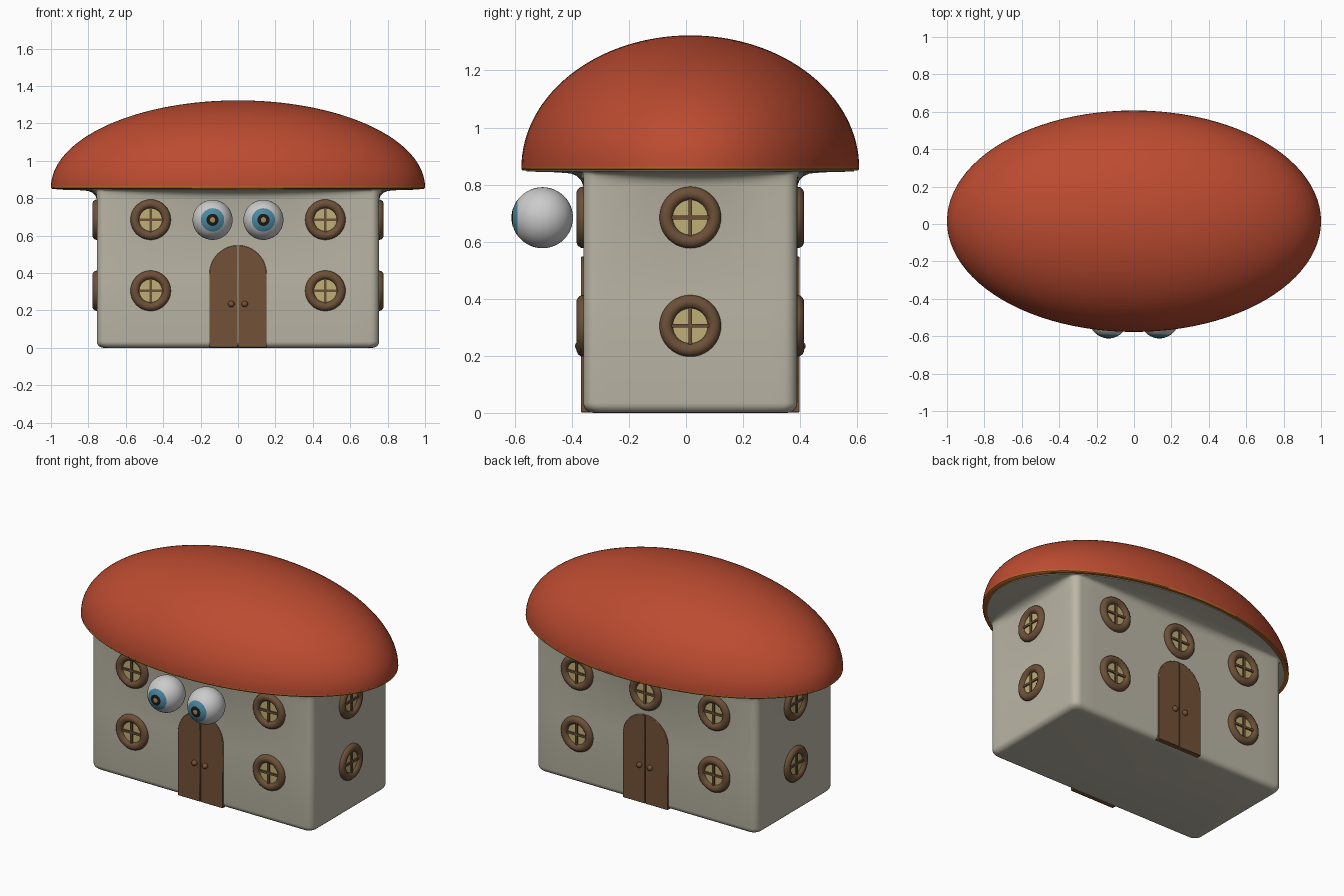
import bpy, bmesh
from math import sin, cos, pi, atan2, radians
from mathutils import Matrix, Vector

if "Cube" in bpy.data.objects:
    bpy.data.objects.remove(bpy.data.objects["Cube"])

CY = 0.015            # y centre of the house
HX, HY = 0.755, 0.375  # wall half sizes
EX, EY = 1.0, 0.592    # cap half sizes


def mat(name, rgb):
    m = bpy.data.materials.new(name)
    m.diffuse_color = (*rgb, 1)
    m.use_nodes = True
    m.node_tree.nodes["Principled BSDF"].inputs["Base Color"].default_value = m.diffuse_color
    return m


PLASTER = mat("plaster", (0.50, 0.47, 0.38))
RED = mat("cap_red", (0.50, 0.07, 0.03))
ORANGE = mat("rim_orange", (0.45, 0.13, 0.02))
WOOD = mat("wood", (0.17, 0.085, 0.038))
FRAME = mat("frame_wood", (0.15, 0.08, 0.04))
GLASS = mat("glass", (0.52, 0.43, 0.18))
WHITE = mat("eye_white", (0.55, 0.55, 0.55))
BLUE = mat("iris_blue", (0.07, 0.25, 0.36))
BLACK = mat("pupil_black", (0.01, 0.01, 0.01))
TAN = mat("glint_tan", (0.4, 0.25, 0.1))


def finish(name, material, angle=40):
    ob = bpy.context.object
    ob.name = name
    ob.data.materials.append(material)
    bpy.ops.object.shade_smooth_by_angle(angle=radians(angle))
    return ob


def add_bmesh(bm, name, material, angle=40):
    bmesh.ops.recalc_face_normals(bm, faces=bm.faces)
    me = bpy.data.meshes.new(name)
    bm.to_mesh(me)
    bm.free()
    ob = bpy.data.objects.new(name, me)
    bpy.context.collection.objects.link(ob)
    bpy.ops.object.select_all(action='DESELECT')
    ob.select_set(True)
    bpy.context.view_layer.objects.active = ob
    return finish(name, material, angle)


def loft(name, rings, material, close_loop=False, angle=40):
    bm = bmesh.new()
    vr = [[bm.verts.new(p) for p in r] for r in rings]
    n = len(vr[0])
    pairs = list(zip(vr, vr[1:])) + ([(vr[-1], vr[0])] if close_loop else [])
    for a, b in pairs:
        for i in range(n):
            j = (i + 1) % n
            bm.faces.new((a[i], a[j], b[j], b[i]))
    if not close_loop:
        bm.faces.new(vr[0])
        bm.faces.new(vr[-1])
    return add_bmesh(bm, name, material, angle)


def ellipse(s, z, n=96):
    return [(EX * s * cos(2 * pi * i / n), CY + EY * s * sin(2 * pi * i / n), z) for i in range(n)]


def wall_ring(z, inset=0.0, t=0.0, r=0.045):
    # rounded rectangle that blends towards the cap ellipse by t
    hx, hy, rr = HX - inset, HY - inset, r
    corners = []
    for k, (sx, sy) in enumerate(((1, 1), (-1, 1), (-1, -1), (1, -1))):
        for i in range(7):
            a = k * pi / 2 + i * pi / 12
            corners.append((sx * (hx - rr) + rr * cos(a), sy * (hy - rr) + rr * sin(a)))
    pts = []
    for i, p in enumerate(corners):
        q = corners[(i + 1) % len(corners)]
        steps = 14 if i % 7 == 6 else 1
        pts += [(p[0] + (q[0] - p[0]) * k / steps, p[1] + (q[1] - p[1]) * k / steps) for k in range(steps)]
    out = []
    for x, y in pts:
        a = atan2(y / EY, x / EX)
        ex, ey = 0.97 * EX * cos(a), 0.97 * EY * sin(a)
        out.append((x + (ex - x) * t, CY + y + (ey - y) * t, z))
    return out


# walls, rounded at the foot and flaring out under the cap
R = 0.035
rings = [wall_ring(R - R * sin(a * pi / 10), R - R * cos(a * pi / 10)) for a in range(5, -1, -1)]
rings += [wall_ring(z, 0, t) for z, t in
          ((0.4, 0), (0.795, 0), (0.815, 0.04), (0.83, 0.11), (0.839, 0.22), (0.843, 0.45), (0.846, 1), (0.858, 1))]
loft("walls", rings, PLASTER)

# mushroom cap and its thin rim
loft("cap", [ellipse(cos(i * pi / 64), 0.858 + 0.465 * sin(i * pi / 64)) for i in range(32)]
     + [ellipse(0.005, 1.323)], RED)
loft("cap_rim", [ellipse(s, z) for s, z in ((0.96, 0.850), (0.993, 0.850), (1.0, 0.855), (1.0, 0.864), (0.96, 0.864))],
     ORANGE, close_loop=True)


def place(az, u, z, out):
    # point on the wall facing azimuth az: u sideways, z up, out from surface
    d = (HY if az % 180 == 0 else HX) + out
    p = Matrix.Rotation(radians(az), 3, 'Z') @ Vector((u, -d, z))
    return p + Vector((0, CY, 0))


def disc(name, loc, rot, r, depth, material):
    bpy.ops.mesh.primitive_cylinder_add(vertices=32, radius=r, depth=depth, location=loc, rotation=rot)
    return finish(name, material)


def window(az, u, z):
    rot = (pi / 2, 0, radians(az))
    bpy.ops.mesh.primitive_torus_add(major_radius=0.084, minor_radius=0.024, major_segments=40,
                                     minor_segments=14, location=place(az, u, z, 0), rotation=rot)
    finish("window_frame", FRAME)
    disc("window_glass", place(az, u, z, 0), rot, 0.08, 0.012, GLASS)
    for sx, sy in ((0.15, 0.013), (0.013, 0.15)):
        bpy.ops.mesh.primitive_cube_add(size=1, location=place(az, u, z, 0.005), rotation=rot)
        bpy.context.object.scale = (sx, sy, 0.018)
        finish("window_bar", FRAME)


for az in (0, 180):
    for u in (-0.467, 0.467):
        for z in (0.305, 0.685):
            window(az, u, z)
for az in (90, -90):
    for z in (0.305, 0.685):
        window(az, 0, z)
window(180, 0, 0.685)


# arched double doors with knobs, front and back
def door(az):
    for s in (-1, 1):
        prof = [(s * 0.002, 0.002), (s * 0.153, 0.002)]
        prof += [(s * max(0.002, 0.153 * cos(i * pi / 32)), 0.395 + 0.153 * sin(i * pi / 32)) for i in range(17)]
        bm = bmesh.new()
        f = bm.faces.new([bm.verts.new(place(az, x, z, -0.03)) for x, z in prof])
        ext = bmesh.ops.extrude_face_region(bm, geom=[f])
        vs = [v for v in ext["geom"] if isinstance(v, bmesh.types.BMVert)]
        bmesh.ops.translate(bm, verts=vs, vec=place(az, 0, 0, 0.008) - place(az, 0, 0, -0.03))
        leaf = add_bmesh(bm, "door_leaf", WOOD, 30)
        bev = leaf.modifiers.new("bevel", 'BEVEL')
        bev.width, bev.segments = 0.003, 2
        bev.limit_method = 'ANGLE'
        bpy.ops.mesh.primitive_uv_sphere_add(segments=16, ring_count=10, radius=0.017,
                                             location=place(az, s * 0.036, 0.234, 0.012))
        finish("door_knob", WOOD)


door(0)
door(180)

# floating eyeballs in front of the wall; each layer is a slice of a slightly larger sphere
def eye_layer(name, x, rad, r_out, material):
    amax = 1.0 if r_out is None else r_out / 0.107
    rings = []
    for i in range(1, 9):
        q = amax * i / 8
        rings.append([(x + rad * q * cos(2 * pi * k / 32), -0.503 - rad * (1 - q * q) ** 0.5,
                       0.684 + rad * q * sin(2 * pi * k / 32)) for k in range(32)])
    loft(name, rings, material)


for x in (-0.136, 0.136):
    bpy.ops.mesh.primitive_uv_sphere_add(segments=40, ring_count=24, radius=0.107,
                                         location=(x, -0.503, 0.684), rotation=(pi / 2, 0, 0))
    finish("eyeball", WHITE)
    eye_layer("iris", x, 0.1078, 0.062, BLUE)
    eye_layer("pupil", x, 0.1086, 0.032, BLACK)
    eye_layer("pupil_glint", x, 0.1092, 0.014, TAN)
